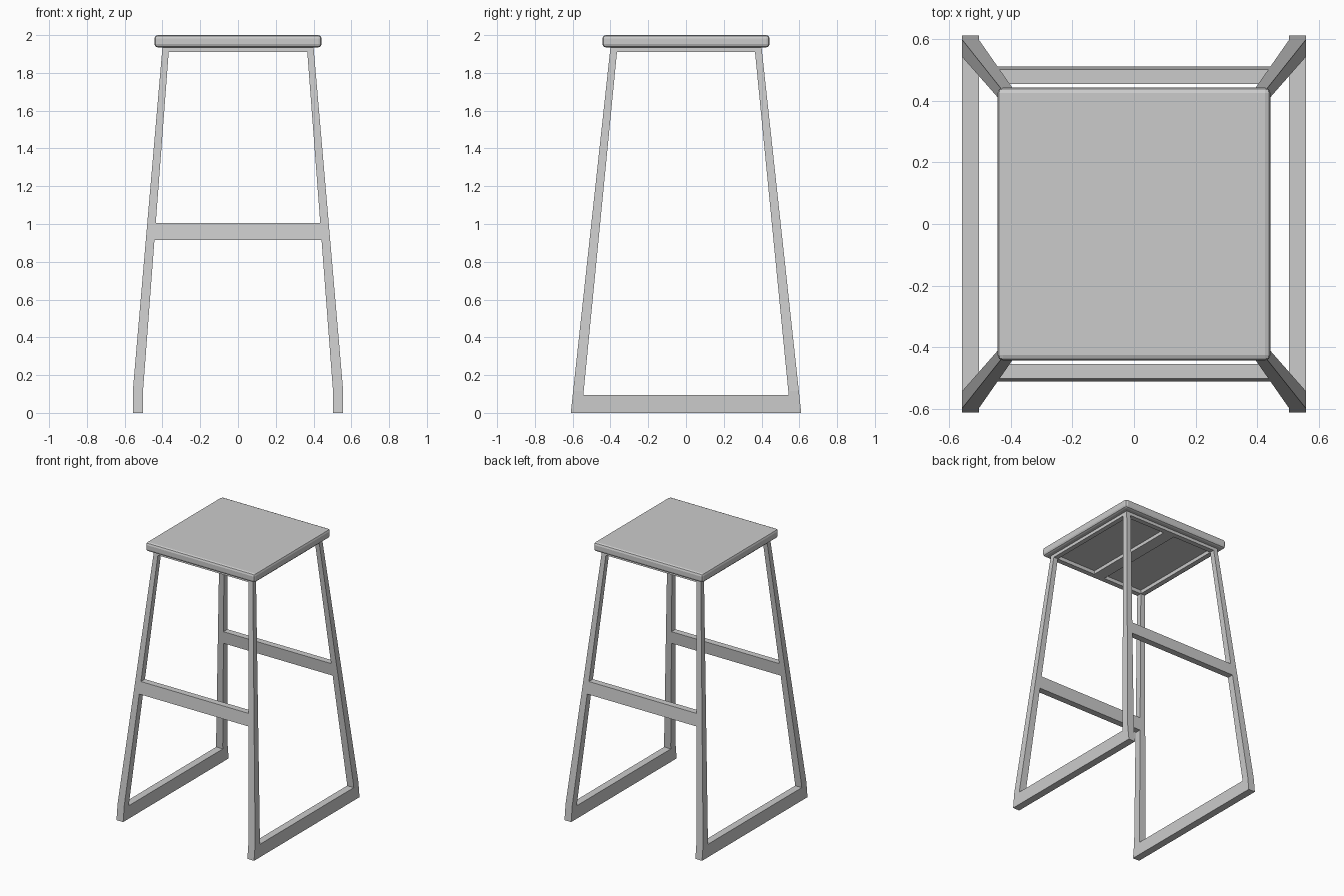
import bpy

if "Cube" in bpy.data.objects:
    bpy.data.objects.remove(bpy.data.objects["Cube"])

SEAT_Z, FRAME_Z, KINK_Z = 1.935, 1.91, 0.115


def lerp(a, b, t):
    return a + (b - a) * t


def leg_x(z):
    """Inner and outer x of a leg at height z (upright near the floor)."""
    t = max(0.0, (z - KINK_Z) / (SEAT_Z - KINK_Z))
    return lerp(0.503, 0.365, t), lerp(0.557, 0.40, t)


def leg_y(z):
    """Inner and outer y of a leg at height z."""
    t = z / SEAT_Z
    return lerp(0.553, 0.363, t), lerp(0.61, 0.40, t)


def loft(name, rings, mirror=""):
    """Stack of rectangles (x range, y range, z) joined into a closed solid."""
    verts, faces = [], []
    for (x0, x1), (y0, y1), z in rings:
        verts += [(x0, y0, z), (x1, y0, z), (x1, y1, z), (x0, y1, z)]
    for r in range(len(rings) - 1):
        b = r * 4
        for i in range(4):
            j = (i + 1) % 4
            faces.append((b + i, b + j, b + 4 + j, b + 4 + i))
    n = len(verts)
    faces += [(3, 2, 1, 0), (n - 4, n - 3, n - 2, n - 1)]
    mesh = bpy.data.meshes.new(name)
    mesh.from_pydata(verts, [], faces)
    obj = bpy.data.objects.new(name, mesh)
    bpy.context.collection.objects.link(obj)
    if mirror:
        mod = obj.modifiers.new("mirror", 'MIRROR')
        mod.use_axis = ('x' in mirror, 'y' in mirror, False)
        mod.use_mirror_merge = False
    return obj


def span(v):
    return (-v, v)


# Seat slab with softened edges
seat = loft("seat", [(span(0.442), span(0.442), z) for z in (SEAT_Z, 2.0)])
bevel = seat.modifiers.new("edge_bevel", 'BEVEL')
bevel.width = 0.017
bevel.segments = 2

# Four splayed, tapering legs
loft("legs", [(leg_x(z), leg_y(z), z) for z in (0, KINK_Z, SEAT_Z)], "xy")

# Floor rails joining front and back legs
loft("floor_rails", [(leg_x(z), span(leg_y(z)[0]), z) for z in (0, 0.095)], "x")

# Footrests at front and back, leaning with the legs
loft("footrests", [(span(leg_x(z)[0]), leg_y(z), z) for z in (0.915, 1.005)], "y")

# Frame under the seat
frame_z = (FRAME_Z, SEAT_Z)
loft("frame_side_bars", [(leg_x(z), span(leg_y(z)[0]), z) for z in frame_z], "x")
loft("frame_cross_bars", [(span(leg_x(z)[0]), leg_y(z), z) for z in frame_z], "y")
loft("frame_centre_bar", [(span(0.045), span(leg_y(z)[0]), z) for z in frame_z])
